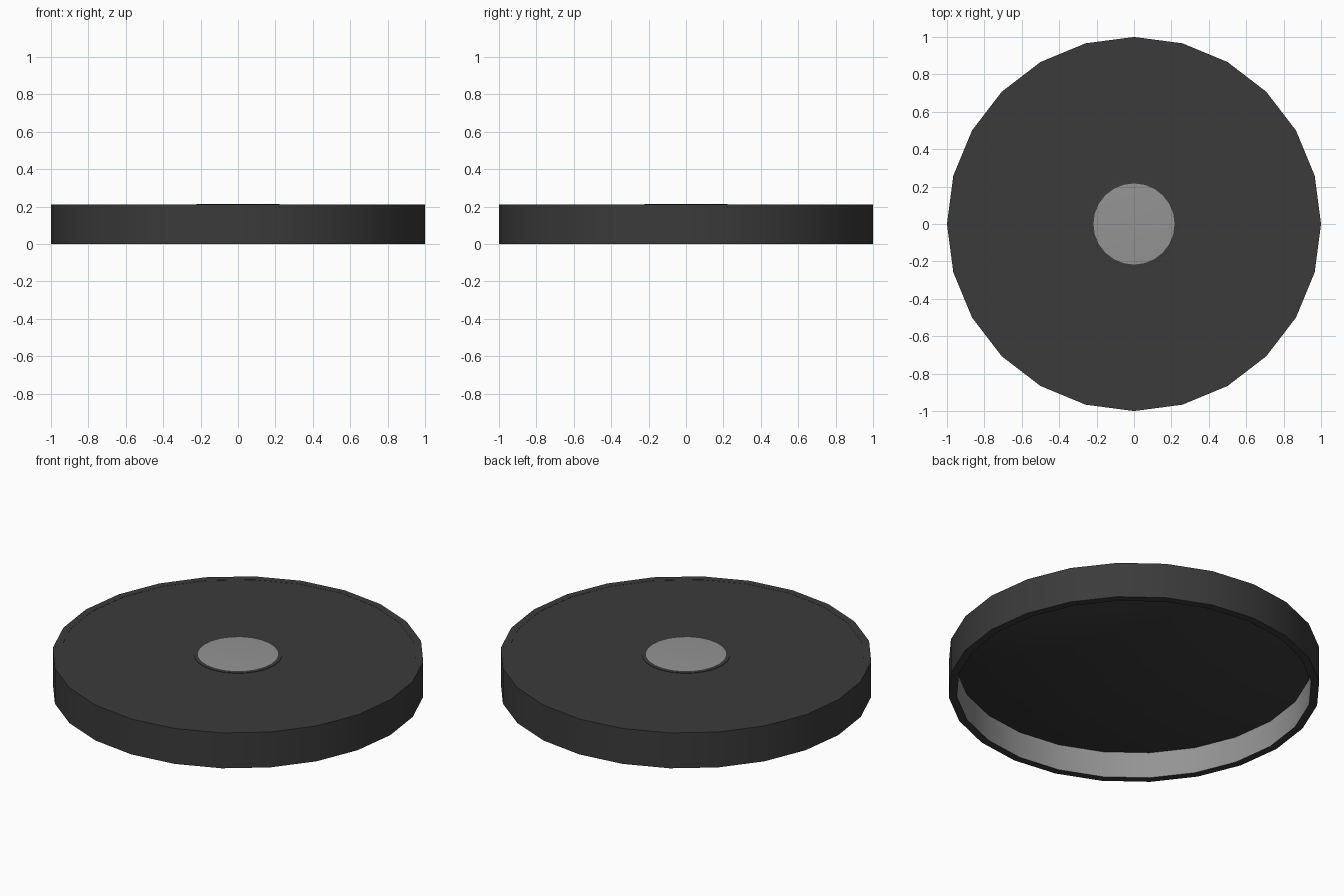
import bpy, bmesh, math

if "Cube" in bpy.data.objects:
    bpy.data.objects.remove(bpy.data.objects["Cube"])

SIDES = 24


def material(name, value):
    m = bpy.data.materials.new(name)
    m.diffuse_color = (value, value, value, 1)
    m.use_nodes = True
    m.node_tree.nodes["Principled BSDF"].inputs["Base Color"].default_value = m.diffuse_color
    return m


DARK = material("dark_rubber", 0.043)
GREY = material("light_grey", 0.295)


def lathe(name, profile, mats, colour_rule, sides=SIDES):
    """Spin a (radius, z) profile about z; radius 0 becomes a pole."""
    bm = bmesh.new()
    rings = []
    for r, z in profile:
        if r == 0:
            rings.append([bm.verts.new((0, 0, z))] * sides)
        else:
            rings.append([bm.verts.new((r * math.cos(a), r * math.sin(a), z))
                          for a in (2 * math.pi * i / sides for i in range(sides))])
    for k, (a, b) in enumerate(zip(rings, rings[1:])):
        for i in range(sides):
            j = (i + 1) % sides
            quad = list(dict.fromkeys((a[i], a[j], b[j], b[i])))
            bm.faces.new(quad).material_index = colour_rule(k)
    bmesh.ops.recalc_face_normals(bm, faces=bm.faces)
    mesh = bpy.data.meshes.new(name)
    bm.to_mesh(mesh)
    bm.free()
    for m in mats:
        mesh.materials.append(m)
    obj = bpy.data.objects.new(name, mesh)
    bpy.context.collection.objects.link(obj)
    bpy.ops.object.select_all(action='DESELECT')
    obj.select_set(True)
    bpy.context.view_layer.objects.active = obj
    bpy.ops.object.shade_smooth_by_angle(angle=math.radians(30))
    return obj


# Hollow cap: bulged ceiling, grey inner wall, bottom rim, outer wall, lip, top
N = 8
ceiling = [(0.956 * i / N, 0.155 - 0.13 * (1 - (i / N) ** 2)) for i in range(N + 1)]
lathe("cap_shell",
      ceiling + [(0.956, 0), (1, 0), (1, 0.21), (0.959, 0.21), (0.959, 0.209), (0, 0.209)],
      [DARK, GREY], lambda k: 1 if k == N else 0)

# Thin raised centre badge: dark surround with a grey face
lathe("centre_badge",
      [(0.238, 0.2085), (0.238, 0.2115), (0.217, 0.213), (0, 0.213)],
      [DARK, GREY], lambda k: 1 if k == 2 else 0)
